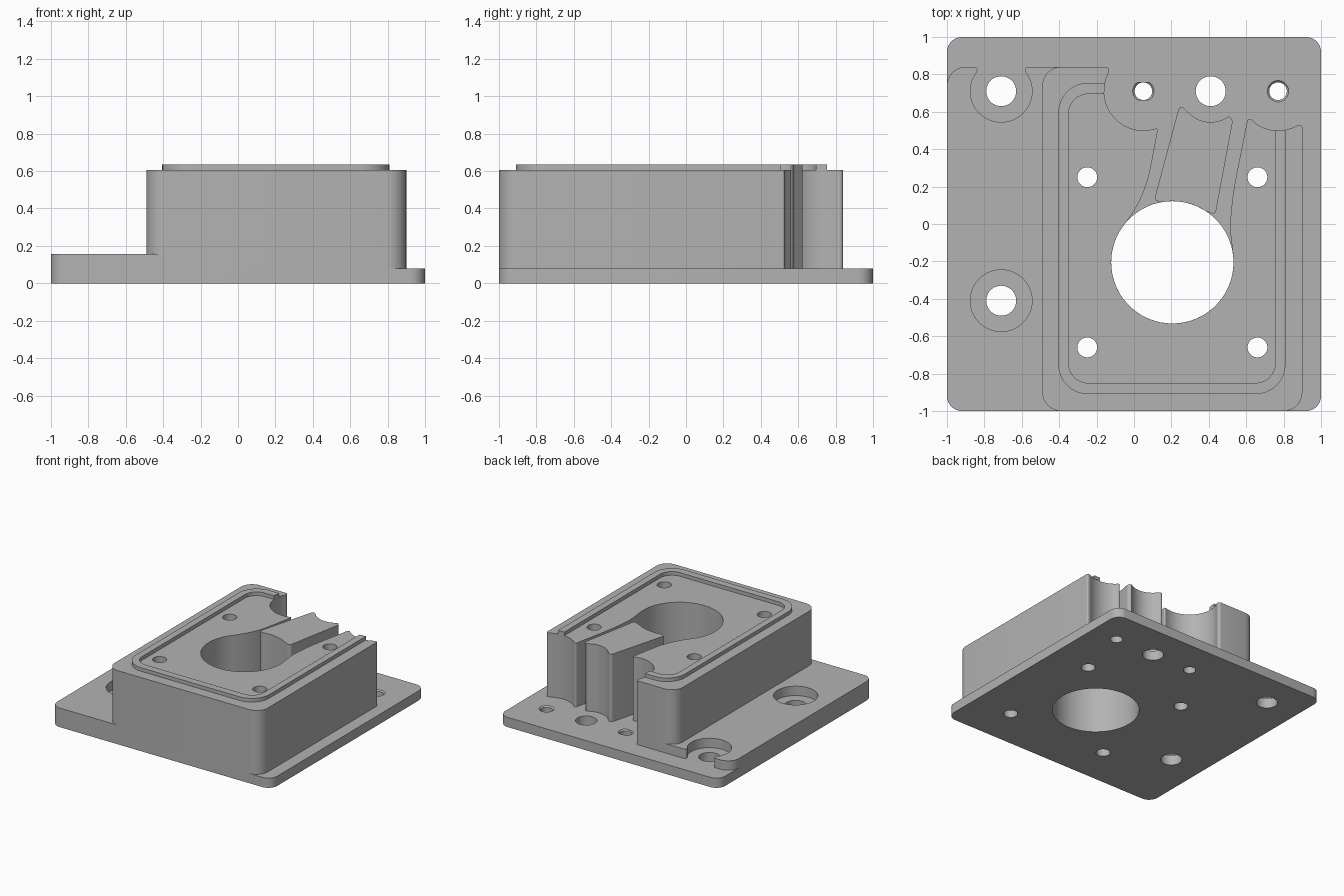
import bpy, bmesh, math
from mathutils import Vector

cube = bpy.data.objects.get("Cube")
if cube:
    bpy.data.objects.remove(cube, do_unlink=True)

GREY = (0.45, 0.45, 0.45, 1)
metal = bpy.data.materials.new("plain_grey")
metal.use_nodes = True
metal.diffuse_color = GREY
metal.node_tree.nodes["Principled BSDF"].inputs["Base Color"].default_value = GREY


def arc(cx, cy, r, start, end, step=6):
    """Points on an arc, angles in degrees, as sharp outline corners."""
    n = max(2, round(abs(end - start) / step))
    angles = [math.radians(start + (end - start) * i / n) for i in range(n + 1)]
    return [(cx + r * math.cos(a), cy + r * math.sin(a), 0) for a in angles]


def circle(cx, cy, r):
    return arc(cx, cy, r, 0, 360)[:-1]


def rounded(corners, steps=8):
    """Turn (x, y, tangent length) corners into a filleted outline."""
    out = []
    for i, (x, y, t) in enumerate(corners):
        p = Vector((x, y))
        if t == 0:
            out.append(p)
            continue
        u = (Vector(corners[i - 1][:2]) - p).normalized()
        v = (Vector(corners[(i + 1) % len(corners)][:2]) - p).normalized()
        a, b = p + u * t, p + v * t
        w = math.sin(u.angle(v) / 2)
        for k in range(steps + 1):
            s = k / steps
            c = ((1 - s) ** 2, 2 * w * s * (1 - s), s * s)
            out.append((a * c[0] + p * c[1] + b * c[2]) / sum(c))
    return out


def slab(name, z0, z1, outline, holes=()):
    """Extrude a filleted outline with holes between two heights."""
    curve = bpy.data.curves.new(name, "CURVE")
    curve.dimensions = "2D"
    curve.fill_mode = "BOTH"
    curve.extrude = (z1 - z0) / 2
    for loop in [outline, *holes]:
        pts = rounded(loop)
        spline = curve.splines.new("POLY")
        spline.points.add(len(pts) - 1)
        for sp, p in zip(spline.points, pts):
            sp.co = (p.x, p.y, 0, 1)
        spline.use_cyclic_u = True
    temp = bpy.data.objects.new(name + "_curve", curve)
    bpy.context.collection.objects.link(temp)
    bpy.context.view_layer.update()
    graph = bpy.context.evaluated_depsgraph_get()
    mesh = bpy.data.meshes.new_from_object(temp.evaluated_get(graph))
    bpy.data.objects.remove(temp, do_unlink=True)
    bpy.data.curves.remove(curve)

    bm = bmesh.new()
    bm.from_mesh(mesh)
    bmesh.ops.translate(bm, verts=bm.verts, vec=(0, 0, (z0 + z1) / 2))
    bmesh.ops.remove_doubles(bm, verts=bm.verts, dist=0.0002)
    bmesh.ops.recalc_face_normals(bm, faces=bm.faces)
    bm.to_mesh(mesh)
    bm.free()
    mesh.materials.clear()
    mesh.materials.append(metal)
    ob = bpy.data.objects.new(name, mesh)
    bpy.context.collection.objects.link(ob)
    bpy.ops.object.select_all(action="DESELECT")
    ob.select_set(True)
    bpy.context.view_layer.objects.active = ob
    bpy.ops.object.shade_smooth_by_angle(angle=math.radians(30))
    return ob


BASE, STEP, BODY, RIM = 0.08, 0.157, 0.605, 0.635
BORE = (0.205, -0.205, 0.327)
TAPPED = [(0.05, 0.71), (0.77, 0.71)]
MOUNT = [(-0.71, 0.71), (-0.71, -0.41), (0.41, 0.71)]
pins = [circle(x, y, 0.053) for x in (-0.25, 0.66) for y in (0.25, -0.66)]

# Base plate with every through hole
base = slab("base_plate", 0, BASE,
            [(-1, -1, 0.08), (1, -1, 0.08), (1, 1, 0.08), (-1, 1, 0.08)],
            [circle(*BORE), *pins]
            + [circle(x, y, 0.08) for x, y in MOUNT]
            + [circle(x, y, 0.047) for x, y in TAPPED])

# Small chamfer on the tapped holes
bm = bmesh.new()
bm.from_mesh(base.data)
rims = [e for e in bm.edges if all(
    v.co.z > BASE - 0.001 and any((v.co.xy - Vector(c)).length < 0.05 for c in TAPPED)
    for v in e.verts)]
bmesh.ops.bevel(bm, geom=rims, offset=0.01, segments=1, affect="EDGES")
bm.to_mesh(base.data)
bm.free()

# Raised side step with two counterbores, one open at the back
slab("side_step", BASE, STEP,
     [(-1, -1, 0.08), (-0.39, -1, 0), (-0.39, 0.84, 0), (-0.59, 0.84, 0.025),
      *arc(-0.71, 0.71, 0.165, 38, -218), (-0.83, 0.84, 0.025), (-1, 0.84, 0.1)],
     [circle(-0.71, -0.41, 0.165)])

# Main housing wrapped round the bore, with scallops for the back holes
slab("housing", BASE, BODY,
     [(-0.49, -1, 0.1), (0.9, -1, 0.1), (0.9, 0.53, 0.015),
      *arc(0.77, 0.71, 0.21, -62, -125), (0.61, 0.575, 0.025),
      (0.527, 0.16, 0.1), (0.512, -0.02, 0.05),
      *arc(*BORE, 8, -221, 4), (0.06, 0.15, 0.15), (0.13, 0.515, 0.015),
      *arc(0.05, 0.71, 0.21, -75, -207), (-0.125, 0.84, 0.025), (-0.49, 0.84, 0.1)],
     pins)

# Divider between the two channels
slab("channel_divider", BASE, RIM,
     [(0.435, 0.05, 0.02), (0.53, 0.56, 0.02),
      *arc(0.41, 0.71, 0.165, -55, -137), (0.245, 0.64, 0.03),
      (0.108, 0.13, 0.015), *arc(*BORE, 101, 57, 4)])

# Raised sealing rim, open towards the back right corner
slab("sealing_rim", BODY, RIM,
     [(-0.155, 0.755, 0), (-0.405, 0.755, 0.16), (-0.405, -0.91, 0.16),
      (0.81, -0.91, 0.16), (0.81, 0.504, 0), (0.755, 0.5, 0),
      (0.755, -0.85, 0.105), (-0.35, -0.85, 0.105), (-0.35, 0.695, 0.105),
      (-0.16, 0.695, 0)])
